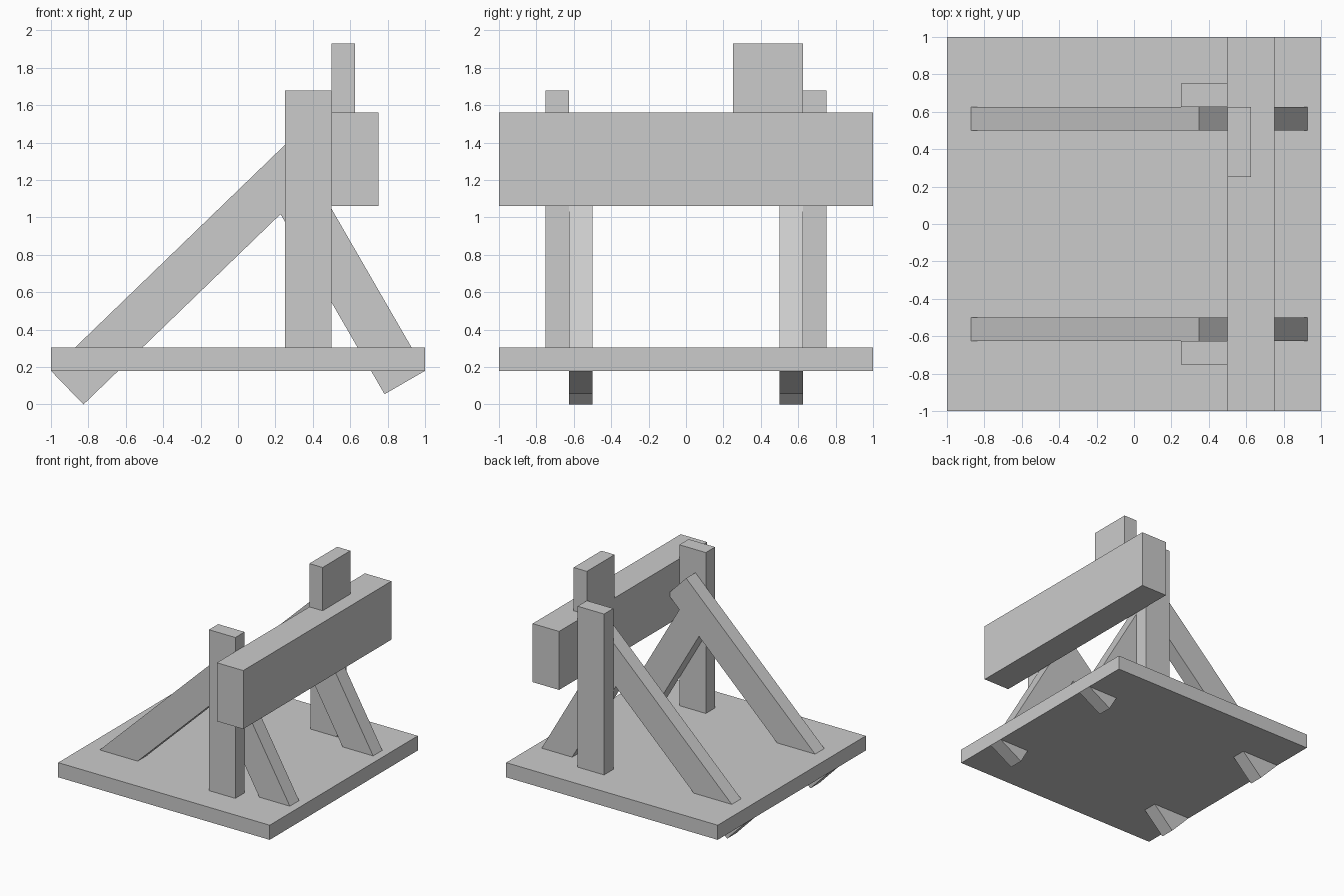
import bpy
from math import radians, sin, cos

if "Cube" in bpy.data.objects:
    bpy.data.objects.remove(bpy.data.objects["Cube"])

Z0 = 0.18  # underside of the base board


def prism(name, profile, y0, y1):
    """Extrude an x/z profile (listed counter-clockwise seen from -y) from y0 to y1."""
    n = len(profile)
    verts = [(x, y, z) for y in (y0, y1) for x, z in profile]
    faces = [tuple(range(n)), tuple(reversed(range(n, 2 * n)))]
    faces += [(i, i + n, (i + 1) % n + n, (i + 1) % n) for i in range(n)]
    mesh = bpy.data.meshes.new(name)
    mesh.from_pydata(verts, [], faces)
    obj = bpy.data.objects.new(name, mesh)
    bpy.context.collection.objects.link(obj)
    return obj


def box(name, x0, x1, y0, y1, z0, z1):
    return prism(name, [(x0, z0), (x1, z0), (x1, z1), (x0, z1)], y0, y1)


def brace(name, foot_x, angle, length, lean, y0, y1, width=0.25):
    """Sloping plank; lean +1 rises towards +x, -1 towards -x."""
    a = radians(angle)
    dx, dz = cos(a) * length * lean, sin(a) * length
    wx, wz = sin(a) * width * lean, -cos(a) * width
    p = [(foot_x, Z0), (foot_x + wx, Z0 + wz),
         (foot_x + wx + dx, Z0 + wz + dz), (foot_x + dx, Z0 + dz)]
    return prism(name, p if lean > 0 else p[::-1], y0, y1)


# Base board, crossbeam and the block standing on it
box("base_board", -1, 1, -1, 1, Z0, Z0 + 0.125)
box("crossbeam", 0.5, 0.75, -1, 1, 1.06, 1.56)
box("top_block", 0.5, 0.625, 0.25, 0.625, 1.56, 1.93)

# Upright post with a long and a short brace on each side
for side, s in (("near", -1), ("far", 1)):
    py = sorted((s * 0.625, s * 0.75))
    by = sorted((s * 0.5, s * 0.625))
    box(side + "_post", 0.25, 0.5, *py, Z0 + 0.125, 1.68)
    brace(side + "_long_brace", -1, 44, 1.875, 1, *by)
    brace(side + "_short_brace", 1, 60, 1.19, -1, *by)
